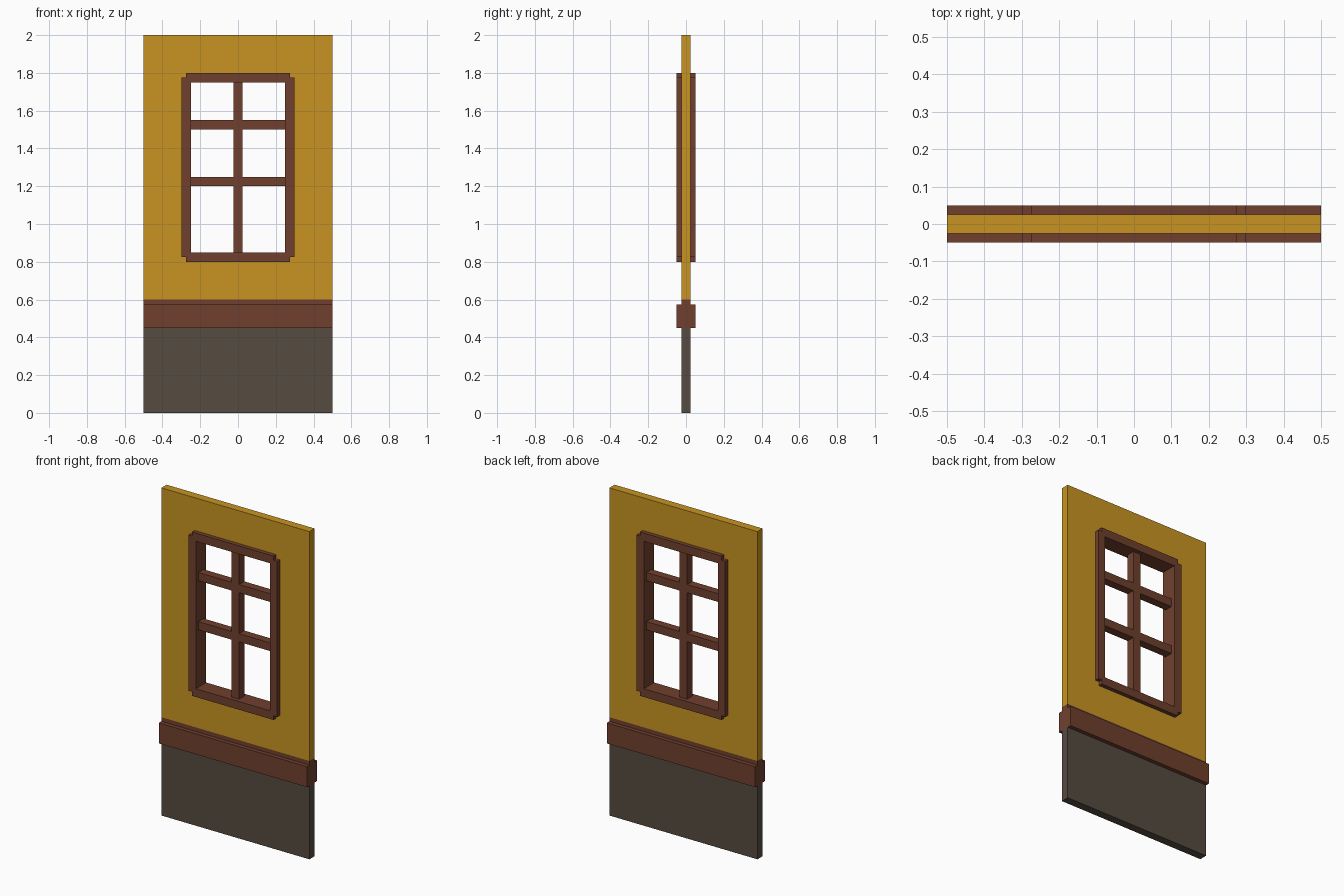
import bpy, bmesh

if "Cube" in bpy.data.objects:
    bpy.data.objects.remove(bpy.data.objects["Cube"])


def material(name, rgb):
    m = bpy.data.materials.new(name)
    m.diffuse_color = (*rgb, 1)
    m.use_nodes = True
    m.node_tree.nodes["Principled BSDF"].inputs["Base Color"].default_value = m.diffuse_color
    return m


OCHRE = material("ochre plaster", (0.578, 0.296, 0.016))
BROWN = material("brown wood", (0.162, 0.051, 0.027))
STONE = material("dark stone", (0.093, 0.070, 0.053))


def slab(name, mat, us, vs, depth, solid, place):
    """Extrude the solid cells of a grid; place maps (u, v, w) to x, y, z."""
    bm = bmesh.new()
    cache = {}

    def vert(i, j, w):
        if (i, j, w) not in cache:
            cache[i, j, w] = bm.verts.new(place(us[i], vs[j], w))
        return cache[i, j, w]

    cells = {(i, j) for i in range(len(us) - 1) for j in range(len(vs) - 1) if solid(i, j)}
    a, b = depth
    for i, j in cells:
        ring = [(i, j), (i + 1, j), (i + 1, j + 1), (i, j + 1)]
        for w in depth:
            bm.faces.new([vert(*p, w) for p in ring])
        sides = [(i, j - 1), (i + 1, j), (i, j + 1), (i - 1, j)]
        for k, neighbour in enumerate(sides):
            if neighbour not in cells:
                p, q = ring[k], ring[(k + 1) % 4]
                bm.faces.new([vert(*p, a), vert(*q, a), vert(*q, b), vert(*p, b)])
    bmesh.ops.recalc_face_normals(bm, faces=bm.faces)
    me = bpy.data.meshes.new(name)
    bm.to_mesh(me)
    bm.free()
    me.materials.append(mat)
    ob = bpy.data.objects.new(name, me)
    bpy.context.collection.objects.link(ob)
    return ob


def upright(u, v, w):
    return (u, w, v)


def along_x(u, v, w):
    return (w, u, v)


THIN, THICK = (-0.025, 0.025), (-0.05, 0.05)

# Stone base panel
slab("base_panel", STONE, [-0.5, 0.5], [0, 0.45], THIN, lambda i, j: True, upright)

# Dado rail with a narrow flush lip on top
slab("dado_rail", BROWN, [-0.05, -0.025, 0.025, 0.05], [0.45, 0.575, 0.6],
     (-0.5, 0.5), lambda i, j: j == 0 or i == 1, along_x)

# Plaster wall with window opening (edge hidden inside the frame)
slab("plaster_wall", OCHRE, [-0.5, -0.275, 0.275, 0.5], [0.6, 0.825, 1.775, 2.0],
     THIN, lambda i, j: (i, j) != (1, 1), upright)

# Window frame with notched corners
slab("window_frame", BROWN,
     [-0.3, -0.275, -0.25, 0.25, 0.275, 0.3],
     [0.8, 0.825, 0.85, 1.75, 1.775, 1.8], THICK,
     lambda i, j: (i, j) != (2, 2) and not (i in (0, 4) and j in (0, 4)), upright)

# Glazing bars: one upright, two crossbars
slab("glazing_bars", BROWN, [-0.25, -0.025, 0.025, 0.25],
     [0.85, 1.2, 1.25, 1.5, 1.55, 1.75], THIN,
     lambda i, j: i == 1 or j in (1, 3), upright)
